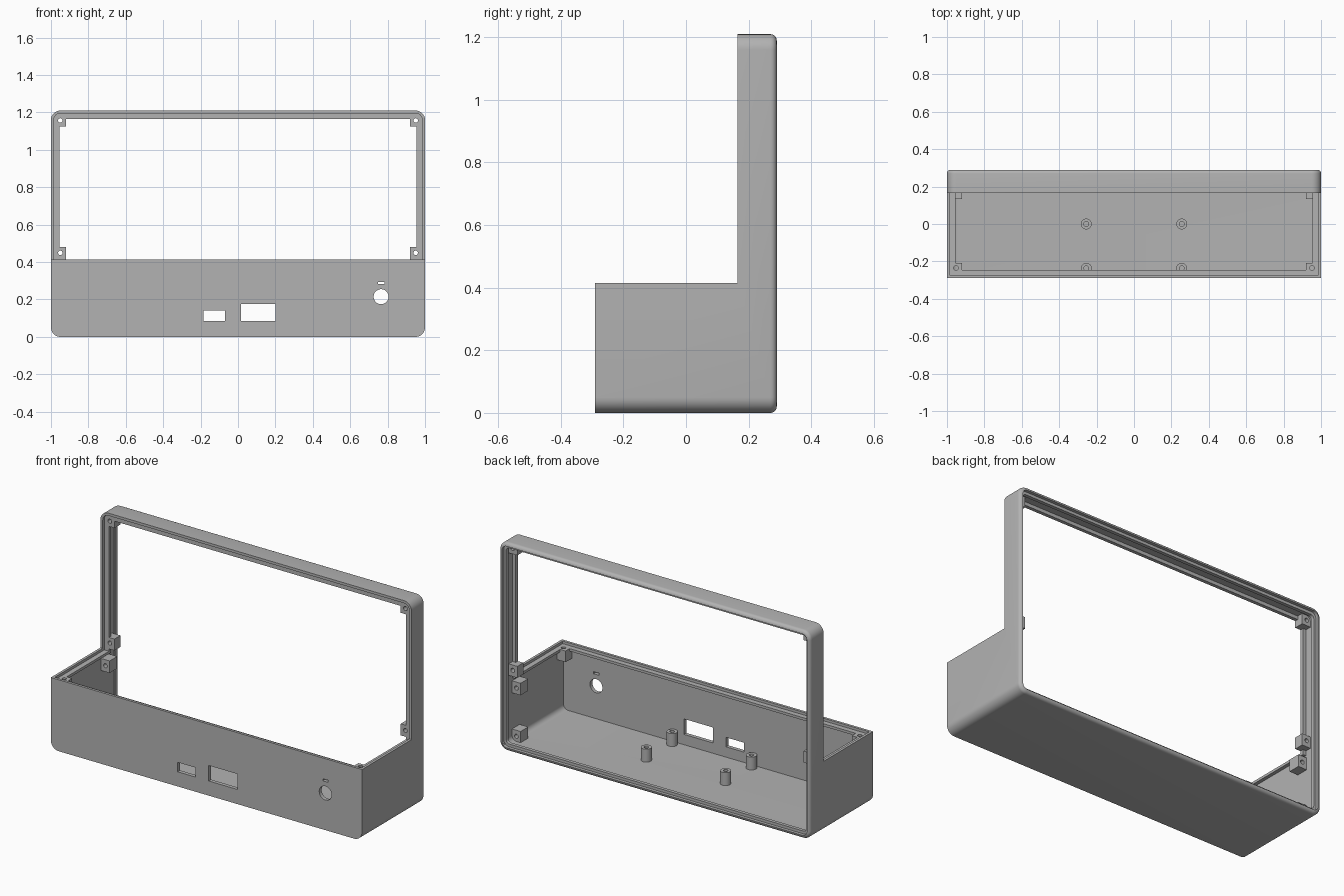
import bpy, bmesh
from math import cos, sin, pi
from mathutils import Matrix, Vector

if "Cube" in bpy.data.objects:
    bpy.data.objects.remove(bpy.data.objects["Cube"])

grey = bpy.data.materials.new("matte_grey")
grey.use_nodes = True
grey.diffuse_color = (0.45, 0.45, 0.45, 1)
grey.node_tree.nodes["Principled BSDF"].inputs["Base Color"].default_value = (0.45, 0.45, 0.45, 1)


def finish(name, bm):
    bmesh.ops.recalc_face_normals(bm, faces=bm.faces)
    mesh = bpy.data.meshes.new(name)
    bm.to_mesh(mesh)
    bm.free()
    mesh.materials.append(grey)
    ob = bpy.data.objects.new(name, mesh)
    bpy.context.collection.objects.link(ob)
    return ob


def block(name, x, y, z, top=0, bottom=0, back_fillet=0):
    """Box between x, y, z ranges; top and bottom are the corner radii seen from the front."""
    bm = bmesh.new()
    outline = []
    corners = [(x[1], z[1], -1, -1, top), (x[0], z[1], 1, -1, top),
               (x[0], z[0], 1, 1, bottom), (x[1], z[0], -1, 1, bottom)]
    for i, (cx, cz, sx, sz, r) in enumerate(corners):
        steps = 8 if r else 0
        for k in range(steps + 1):
            a = (i + k / max(steps, 1)) * pi / 2
            outline.append((cx + r * (sx + cos(a)), cz + r * (sz + sin(a))))
    face = bm.faces.new([bm.verts.new((px, y[0], pz)) for px, pz in outline])
    grown = bmesh.ops.extrude_face_region(bm, geom=[face])["geom"]
    moved = [g for g in grown if isinstance(g, bmesh.types.BMVert)]
    bmesh.ops.translate(bm, verts=moved, vec=(0, y[1] - y[0], 0))
    if back_fillet:
        rim = [e for e in bm.edges if all(v in moved for v in e.verts)]
        bmesh.ops.bevel(bm, geom=rim, offset=back_fillet, segments=5, profile=0.5, affect='EDGES')
    return finish(name, bm)


def rod(name, centre, radius, length, axis="Z", sides=32):
    bm = bmesh.new()
    turn = Matrix.Rotation(pi / 2, 4, 'X') if axis == "Y" else Matrix()
    bmesh.ops.create_cone(bm, cap_ends=True, segments=sides, radius1=radius, radius2=radius,
                          depth=length, matrix=Matrix.Translation(Vector(centre)) @ turn)
    return finish(name, bm)


def combine(target, tool, operation='DIFFERENCE'):
    mod = target.modifiers.new("shape", 'BOOLEAN')
    mod.operation, mod.object, mod.solver = operation, tool, 'EXACT'
    bpy.context.view_layer.objects.active = target
    bpy.ops.object.modifier_apply(modifier=mod.name)
    bpy.data.objects.remove(tool)


# Outer shell, with the block above the front box taken away
case = block("enclosure_shell", (-1, 1), (-0.29, 0.29), (0, 1.21), 0.05, 0.05, 0.02)
combine(case, block("notch", (-2, 2), (-1, 0.165), (0.415, 2)))

# Hollow: lower cavity, upper cavity, front/top opening, back opening
for cut in [
    block("lower_cavity", (-0.975, 0.975), (-0.268, 0.25), (0.025, 0.385), 0, 0.03),
    block("upper_cavity", (-0.975, 0.975), (0.2, 0.252), (0.025, 1.185), 0.03, 0.03),
    block("front_opening", (-0.955, 0.955), (-0.245, 0.22), (0.36, 1.165)),
    block("back_opening", (-0.966, 0.966), (0.22, 0.4), (0.036, 1.174), 0.02, 0.02),
    block("back_rabbet", (-0.98, 0.98), (0.272, 0.4), (0.02, 1.19), 0.03, 0.03),
]:
    combine(case, cut)

# Screw bosses in the corners, on both sides
for s in (-1, 1):
    x = tuple(sorted((s * 0.92, s * 0.981)))
    for y, z in [((0.17, 0.235), (1.125, 1.188)), ((0.17, 0.235), (0.413, 0.48)),
                 ((-0.28, -0.208), (0.335, 0.408)),
                 ((0.135, 0.205), (0.3, 0.37)), ((0.135, 0.205), (0.015, 0.09))]:
        combine(case, block("boss", x, y, z), 'UNION')

# Step around the rim that seats the cover
combine(case, block("rim_rabbet", (-0.985, 0.985), (-0.275, 0.18), (0.4, 1.195), 0.035))

# Screw holes
for s in (-1, 1):
    for z in (1.157, 0.449):
        combine(case, rod("hole", (s * 0.95, 0.2, z), 0.012, 0.12, "Y", 20))
    for z in (0.335, 0.055):
        combine(case, rod("hole", (s * 0.947, 0.17, z), 0.012, 0.12, "Y", 20))
    combine(case, rod("hole", (s * 0.952, -0.235, 0.37), 0.012, 0.12, "Z", 20))

# Front panel cutouts: two ports, a round button hole and an indicator slot
front = (-0.4, -0.25)
combine(case, block("small_port", (-0.185, -0.07), front, (0.085, 0.14)))
combine(case, block("large_port", (0.015, 0.2), front, (0.085, 0.175)))
combine(case, block("indicator_slot", (0.748, 0.782), front, (0.282, 0.294)))
combine(case, rod("button_hole", (0.765, -0.3, 0.215), 0.04, 0.15, "Y", 40))

# Hollow standoffs on the floor
parts = [case]
for x in (-0.255, 0.255):
    for y in (-0.237, 0):
        post = rod("standoff", (x, y, 0.06), 0.029, 0.08)
        combine(post, rod("bore", (x, y, 0.09), 0.013, 0.1, "Z", 20))
        parts.append(post)

# Smooth the rounded corners, keep hard edges
bpy.ops.object.select_all(action='DESELECT')
for ob in parts:
    ob.select_set(True)
bpy.context.view_layer.objects.active = case
bpy.ops.object.shade_smooth_by_angle(angle=pi / 6)
